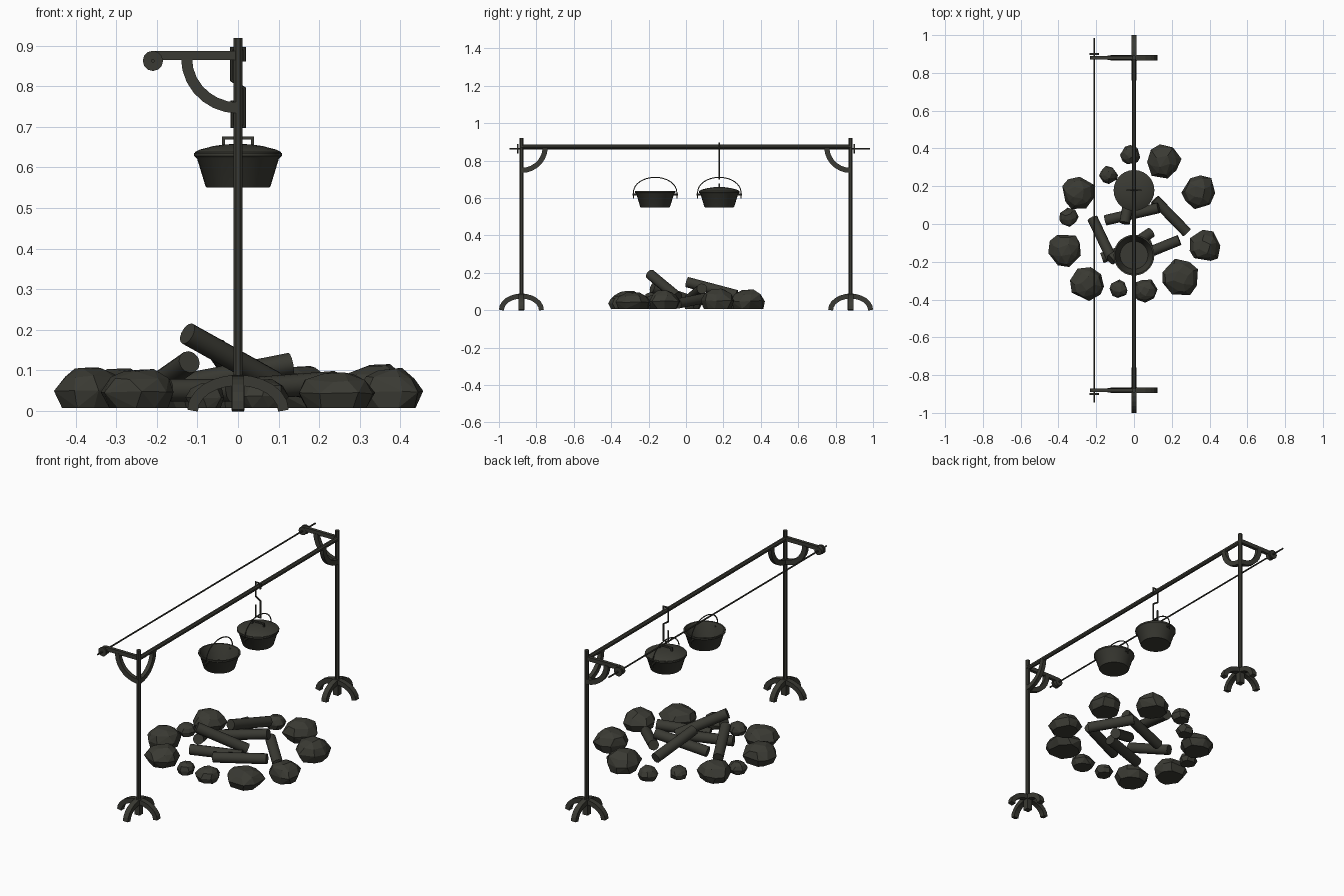
import bpy, bmesh, math, random
from mathutils import Vector

if "Cube" in bpy.data.objects:
    bpy.data.objects.remove(bpy.data.objects["Cube"])

random.seed(4)
mat = bpy.data.materials.new("dark_iron_grey")
mat.diffuse_color = (0.042, 0.042, 0.033, 1)
mat.use_nodes = True
mat.node_tree.nodes["Principled BSDF"].inputs["Base Color"].default_value = mat.diffuse_color


def finish(name, bm, smooth=True):
    bmesh.ops.recalc_face_normals(bm, faces=bm.faces[:])
    me = bpy.data.meshes.new(name)
    bm.to_mesh(me)
    bm.free()
    me.materials.append(mat)
    ob = bpy.data.objects.new(name, me)
    bpy.context.collection.objects.link(ob)
    if smooth:
        bpy.ops.object.select_all(action='DESELECT')
        ob.select_set(True)
        bpy.context.view_layer.objects.active = ob
        bpy.ops.object.shade_smooth_by_angle(angle=math.radians(40))
    return ob


def ngon(r, n=12):
    return [(r * math.cos(2 * math.pi * (i + .5) / n), r * math.sin(2 * math.pi * (i + .5) / n)) for i in range(n)]


def rect(a, b):
    return [(-a, -b), (a, -b), (a, b), (-a, b)]


def sweep(name, pts, section, normal=None, smooth=True):
    """Sweep a section along a planar path with mitred corners."""
    pts = [Vector(p) for p in pts]
    nrm = Vector(normal) if normal else (pts[1] - pts[0]).orthogonal().normalized()
    bm = bmesh.new()
    rings = []
    for i, p in enumerate(pts):
        a = (p - pts[i - 1]).normalized() if i else (pts[1] - p).normalized()
        b = (pts[i + 1] - p).normalized() if i < len(pts) - 1 else a
        t = (a + b).normalized()
        side = nrm.cross(t) / max(.5, t.dot(a))
        rings.append([bm.verts.new(p + side * u + nrm * v) for u, v in section])
    n = len(section)
    for r0, r1 in zip(rings, rings[1:]):
        for k in range(n):
            bm.faces.new((r0[k], r0[(k + 1) % n], r1[(k + 1) % n], r1[k]))
    bm.faces.new(rings[0])
    bm.faces.new(rings[-1])
    return finish(name, bm, smooth)


def lathe(name, profile, cx, cy, n=28):
    bm = bmesh.new()
    rings = [[bm.verts.new((cx + r * math.cos(2 * math.pi * k / n), cy + r * math.sin(2 * math.pi * k / n), z))
              for k in range(n)] for r, z in profile]
    for r0, r1 in zip(rings, rings[1:]):
        for k in range(n):
            bm.faces.new((r0[k], r0[(k + 1) % n], r1[(k + 1) % n], r1[k]))
    bmesh.ops.remove_doubles(bm, verts=bm.verts[:], dist=1e-5)
    return finish(name, bm)


def arc(origin, d, rx, rz, a0, a1, n):
    """Elliptic arc in the vertical plane through origin along d (angle from up)."""
    o, d = Vector(origin), Vector(d)
    out = []
    for i in range(n + 1):
        t = math.radians(a0 + (a1 - a0) * i / n)
        out.append(o + d * rx * math.sin(t) + Vector((0, 0, rz * math.cos(t))))
    return out


# Two uprights with feet, braces and side arms
for s, end in ((-1, "front"), (1, "back")):
    y = .88 * s
    sweep(f"{end}_post", [(0, y, 0), (0, y, .92)], ngon(.0118, 8))
    sweep(f"{end}_post_base", [(0, y, 0), (0, y, .088)], rect(.016, .016), (1, 0, 0), False)
    for i, d in enumerate(((1, 0, 0), (-1, 0, 0), (0, 1, 0), (0, -1, 0))):
        nrm = (d[1], -d[0], 0)
        sweep(f"{end}_foot_{i}", arc((0, y, 0), d, .112 if d[0] else .107, .075, 0, 90, 6),
              rect(.0132, .0145), nrm, False)
    for part, d in (("arm", (-1, 0, 0)), ("bar", (0, -s, 0))):
        sweep(f"{end}_{part}_brace", arc((0, y, .87), d, .127, .123, 90, 180, 7),
              rect(.0135, .011), (d[1], -d[0], 0), False)
    sweep(f"{end}_side_arm", [(.005, y, .876), (-.205, y, .876)], rect(.011, .009), (0, 1, 0), False)
    sweep(f"{end}_arm_eye", [(-.21, y - .01, .863), (-.21, y + .01, .863)], ngon(.023))
    sweep(f"{end}_rod_washer", [(-.21, .896 * s, .863), (-.21, .904 * s, .863)], ngon(.025))

# Cross bar and thin side rod
sweep("cross_bar", [(0, -.88, .873), (0, .88, .873)], ngon(.0125, 8))
sweep("side_rod", [(-.21, -.945, .863), (-.21, .985, .863)], ngon(.0045, 8))

# S-shaped pot hook over the bar
sweep("pot_hook", [(.015, .178, .862), (.015, .178, .893), (-.015, .178, .893), (-.015, .178, .815),
                   (.015, .178, .795), (.015, .178, .702), (-.014, .178, .702), (-.014, .178, .765)],
      ngon(.0045, 8), (0, 1, 0))

# Two pots with bails
POT = [(0, .55), (.077, .55), (.08, .553), (.101, .622), (.108, .628), (.108, .636), (.1, .636),
       (.094, .622), (.074, .558), (0, .558)]
for name, py in (("open_pot", -.165), ("lidded_pot", .178)):
    lathe(name, POT, 0, py)
    bail = arc((0, py, .63), (0, 1, 0), .116, .08, -90, 90, 16)
    bail = [(0, py - .116, .597)] + bail + [(0, py + .116, .597)]
    sweep(name + "_bail", bail, ngon(.003, 6), (1, 0, 0))
    for s in (-1, 1):
        sweep(name + "_ear", [(0, py + .09 * s, .618), (0, py + .122 * s, .618)], ngon(.006, 8))

# Lid with a strap handle
lathe("pot_lid", [(0, .632), (.106, .632), (.106, .638), (.095, .644), (.06, .653), (.03, .657), (0, .658)], 0, .178)
sweep("lid_handle", [(-.036, .178, .648), (-.036, .178, .673), (.036, .178, .673), (.036, .178, .648)],
      rect(.004, .004), (0, 1, 0), False)

# Fire logs
LOGS = [((-.22, .03, .05), (-.12, -.18, .12)), ((.11, .13, .07), (.28, -.045, .035)),
        ((-.15, .02, .06), (.13, .085, .115)), ((-.05, .005, .15), (0, .27, .08)),
        ((.24, -.085, .07), (-.02, -.19, .05)), ((-.17, -.18, .05), (.09, -.09, .05)),
        ((-.125, -.19, .19), (.09, -.045, .07))]
for i, (a, b) in enumerate(LOGS):
    sweep(f"fire_log_{i}", [a, b], ngon(.028, 12))

# Ring of faceted stones: x, y, half width, height
STONES = [(-.02, .365, .052, .075), (.155, .335, .095, .11), (-.135, .26, .048, .065), (-.295, .165, .09, .105),
          (.345, .17, .092, .115), (-.345, .035, .05, .065), (.375, -.12, .088, .105), (-.365, -.14, .094, .11),
          (.245, -.285, .1, .095), (-.245, -.315, .092, .105), (-.08, -.345, .049, .065), (.06, -.355, .066, .075)]
for i, (x, y, r, h) in enumerate(STONES):
    bm = bmesh.new()
    spin = random.random() * 6
    for f, z in ((.8, 0), (1, .42), (.78, .78), (.4, 1)):
        n = 8 if f > .5 else 4
        for k in range(n):
            t = spin + 2 * math.pi * k / n + random.uniform(-.2, .2)
            q = r * f * random.uniform(.9, 1.06)
            zz = h * z * random.uniform(.9, 1) if z else 0
            bm.verts.new((x + q * math.cos(t), y + q * math.sin(t), .007 + zz * .95))
    res = bmesh.ops.convex_hull(bm, input=bm.verts[:])
    junk = {v for v in res["geom_interior"] + res["geom_unused"] if isinstance(v, bmesh.types.BMVert)}
    bmesh.ops.delete(bm, geom=list(junk), context='VERTS')
    bmesh.ops.dissolve_limit(bm, angle_limit=.12, verts=bm.verts[:], edges=bm.edges[:])
    finish(f"fire_stone_{i}", bm, False)
